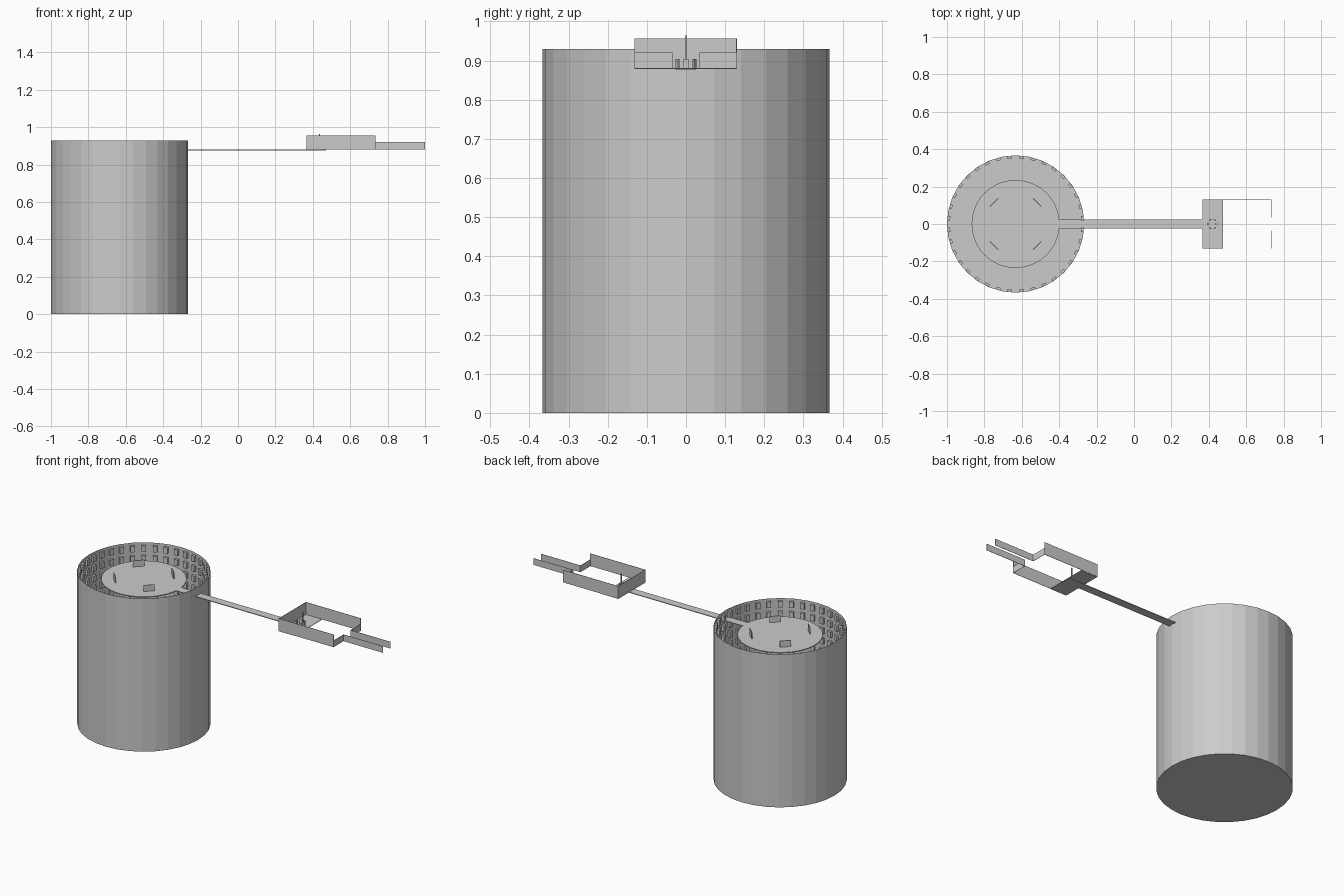
import bpy, bmesh, math
from mathutils import Matrix, Vector

if "Cube" in bpy.data.objects:
    bpy.data.objects.remove(bpy.data.objects["Cube"])

grey = bpy.data.materials.new("plain_grey")
grey.diffuse_color = (0.6, 0.6, 0.6, 1)
grey.use_nodes = True
grey.node_tree.nodes["Principled BSDF"].inputs["Base Color"].default_value = grey.diffuse_color

CX, R, TOP, DECK = -0.633, 0.367, 0.93, 0.88


def finish(name, bm):
    me = bpy.data.meshes.new(name)
    bm.to_mesh(me)
    bm.free()
    me.materials.append(grey)
    ob = bpy.data.objects.new(name, me)
    bpy.context.collection.objects.link(ob)
    return ob


def add_box(bm, centre, size, angle=0.0):
    m = (Matrix.Translation(Vector(centre)) @ Matrix.Rotation(angle, 4, 'Z')
         @ Matrix.Diagonal((*size, 1)))
    bmesh.ops.create_cube(bm, size=1, matrix=m)


def span_box(bm, x0, x1, y0, y1, z0, z1):
    add_box(bm, ((x0 + x1) / 2, (y0 + y1) / 2, (z0 + z1) / 2),
            (x1 - x0, y1 - y0, z1 - z0))


# Open-topped shaft, 32 flat sides, closed at the bottom
bm = bmesh.new()
bmesh.ops.create_cone(bm, cap_ends=True, segments=32, radius1=R, radius2=R, depth=TOP,
                      matrix=Matrix.Translation((CX, 0, TOP / 2)))
bm.faces.ensure_lookup_table()
lid = [f for f in bm.faces if f.normal.z > 0.9]
bmesh.ops.delete(bm, geom=lid, context='FACES_ONLY')
finish("shaft_wall", bm)

# Rows of small blocks lining the inside of the shaft
bm = bmesh.new()
for row in range(15):
    z = 0.897 - row * 0.061
    for i in range(36):
        a = math.tau * (i + 0.5) / 36
        add_box(bm, (CX + 0.358 * math.cos(a), 0.358 * math.sin(a), z),
                (0.014, 0.024, 0.036), a)
finish("shaft_blocks", bm)

# Round platform in the shaft
bm = bmesh.new()
bmesh.ops.create_cone(bm, cap_ends=True, segments=48, radius1=0.235, radius2=0.235,
                      depth=0.005, matrix=Matrix.Translation((CX, 0, DECK - 0.0025)))
finish("round_platform", bm)

# Four upright panels on the platform
bm = bmesh.new()
for i in range(4):
    a = math.pi / 4 + i * math.pi / 2
    add_box(bm, (CX + 0.163 * math.cos(a), 0.163 * math.sin(a), DECK + 0.019),
            (0.004, 0.062, 0.038), a)
finish("platform_panels", bm)

# Long bridge
bm = bmesh.new()
span_box(bm, -0.402, 0.47, -0.025, 0.025, DECK - 0.004, DECK)
finish("bridge", bm)

# Room floor
bm = bmesh.new()
span_box(bm, 0.365, 0.475, -0.131, 0.129, DECK - 0.002, DECK + 0.001)
finish("room_floor", bm)

# Room walls: tall sides and back, low end panels beside the corridor
bm = bmesh.new()
T = 0.002
for y in (-0.132, 0.128):
    span_box(bm, 0.365, 0.735, y, y + T, DECK, 0.956)
span_box(bm, 0.365, 0.365 + T, -0.131, 0.129, DECK, 0.956)
for y0, y1 in ((-0.131, -0.035), (0.035, 0.129)):
    span_box(bm, 0.735 - T, 0.735, y0, y1, DECK, 0.92)
finish("room_walls", bm)

# Corridor walls
bm = bmesh.new()
for y in (-0.036, 0.034):
    span_box(bm, 0.735, 1.0, y, y + T, DECK, 0.92)
finish("corridor_walls", bm)

# Small console with a thin mast
bm = bmesh.new()
for i in range(6):
    a = math.tau * i / 6
    add_box(bm, (0.42 + 0.025 * math.cos(a), 0.025 * math.sin(a), DECK + 0.012),
            (0.005, 0.014, 0.024), a)
add_box(bm, (0.435, 0, DECK + 0.042), (0.006, 0.006, 0.084))
finish("console_and_mast", bm)
